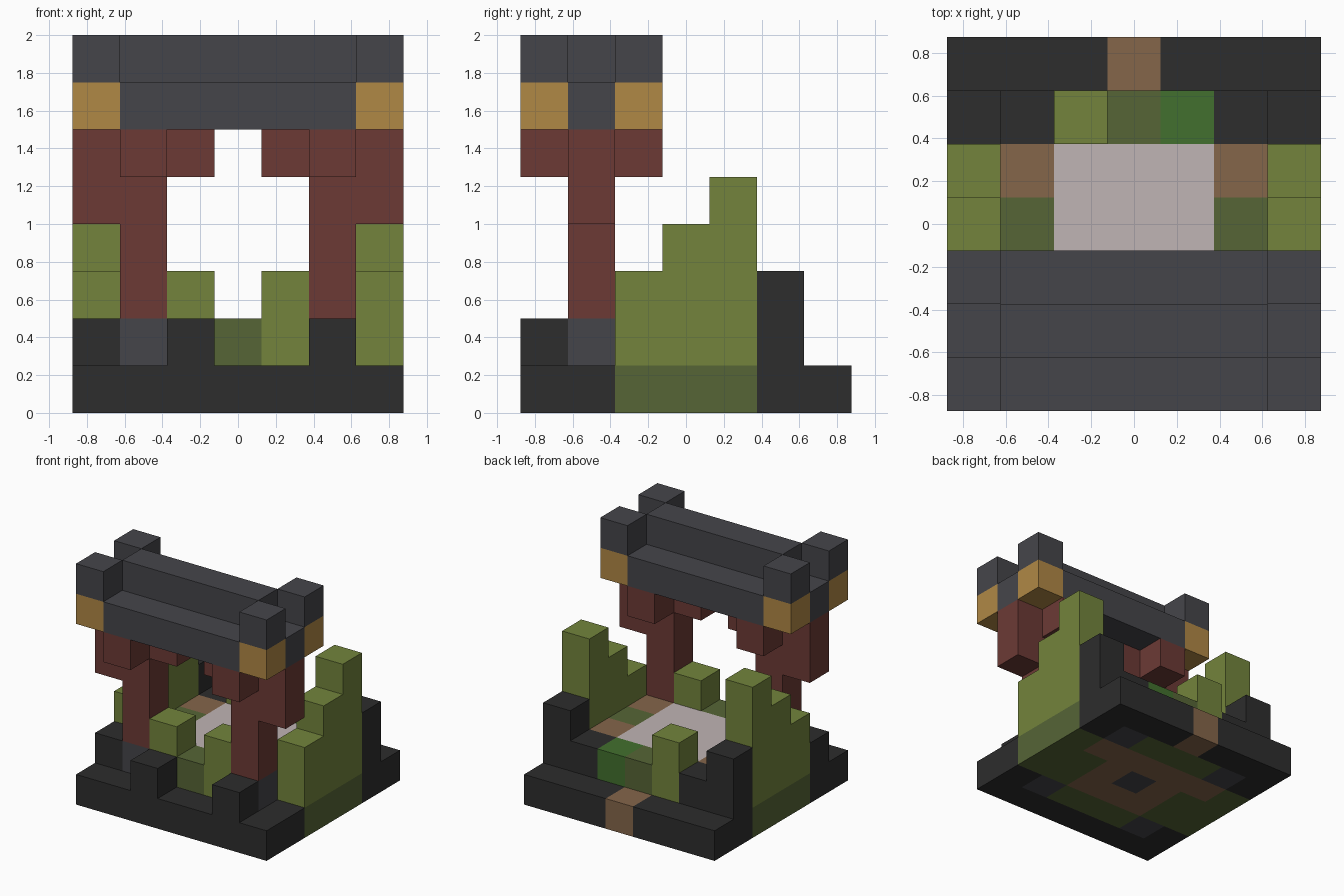
import bpy
import bmesh
from mathutils import Matrix, Vector

cube = bpy.data.objects.get("Cube")
if cube:
    bpy.data.objects.remove(cube, do_unlink=True)

UNIT = 0.25  # edge of one building block


def material(name, hex_code):
    """Flat material from an sRGB hex string."""
    srgb = [c / 255 for c in bytes.fromhex(hex_code)]
    linear = [c / 12.92 if c < 0.04 else ((c + 0.055) / 1.055) ** 2.4 for c in srgb]
    mat = bpy.data.materials.new(name)
    mat.use_nodes = True
    mat.diffuse_color = (*linear, 1)
    mat.node_tree.nodes["Principled BSDF"].inputs["Base Color"].default_value = (*linear, 1)
    return mat


DARK = material("dark stone", "2d2d2d")
SLATE = material("slate", "45454a")
MOSS = material("moss", "566536")
LEAF = material("leaf green", "73843c")
GRASS = material("bright grass", "42702e")
EARTH = material("brown earth", "85664a")
PALE = material("pale floor", "c0b5b5")
RED = material("red timber", "6c3a35")
GOLD = material("gold", "b08845")
LETTERS = dict(D=DARK, S=SLATE, M=MOSS, L=LEAF, G=GRASS, E=EARTH, P=PALE)


def add_box(bm, x, y, z, index=0):
    """Box over block ranges; a range is one number or (first, last)."""
    ranges = [r if isinstance(r, tuple) else (r, r) for r in (x, y, z)]
    size = Vector([b - a + 1 for a, b in ranges]) * UNIT
    centre = Vector([(a + b) / 2 for a, b in ranges]) * UNIT
    centre.z += UNIT / 2
    made = bmesh.ops.create_cube(bm, size=1, matrix=Matrix.Translation(centre) @ Matrix.Diagonal((*size, 1)))
    for face in {f for v in made["verts"] for f in v.link_faces}:
        face.material_index = index


def finish(bm, name, mats):
    mesh = bpy.data.meshes.new(name)
    bm.to_mesh(mesh)
    bm.free()
    for mat in mats:
        mesh.materials.append(mat)
    bpy.context.collection.objects.link(bpy.data.objects.new(name, mesh))


def part(name, mat, *boxes):
    bm = bmesh.new()
    for box in boxes:
        add_box(bm, *box)
    finish(bm, name, [mat])


def layer(name, level, plan):
    """One course of blocks from a letter plan, back row first."""
    bm = bmesh.new()
    used = sorted(set("".join(plan)) - {"."})
    for row, letters in enumerate(plan):
        for col, letter in enumerate(letters):
            if letter != ".":
                add_box(bm, col - 3, 3 - row, level, used.index(letter))
    finish(bm, name, [LETTERS[c] for c in used])


# Ground courses
layer("foundation", 0, ["DDDEDDD",
                        "DSMMMSD",
                        "MEEEEEM",
                        "MMESEMM",
                        "MMEEEMM",
                        "DSMMMSD",
                        "DDDDDDD"])
layer("courtyard_floor", 1, [".......",
                             "DD.MGDD",
                             ".EPPPE.",
                             ".MPPPM.",
                             ".EPPPE.",
                             "DS.M.S.",
                             "..D..D."])

# Low bushes beside the paths
part("bushes", LEAF, *[(x, y, (1, 2)) for x, y in ((-1, -2), (1, -2), (-1, 2))])

# Mirrored sides: stepped hedge, back corner stone, pillar with brackets
for side, label in ((-1, "right"), (1, "left")):
    part(label + "_hedge", LEAF, *[(3 * side, y, (1, y + 3)) for y in (-1, 0, 1)])
    part(label + "_corner_stone", DARK, (3 * side, 2, 2))
    part(label + "_pillar", RED, (2 * side, -2, (2, 5)))
    part(label + "_brackets", RED,
         (3 * side, -2, (4, 5)), (side, -2, 5),
         (2 * side, -3, 5), (2 * side, -1, 5))
    part(label + "_gold_ends", GOLD, *[(3 * side, y, 6) for y in (-3, -1)])
    part(label + "_roof_horns", SLATE, *[(3 * side, y, 7) for y in (-3, -1)])
    part(label + "_gable", SLATE, (3 * side, -2, 6))

# Roof
part("roof_slab", SLATE, ((-2, 2), (-3, -1), 6))
part("roof_ridge", SLATE, ((-2, 2), -2, 7))
